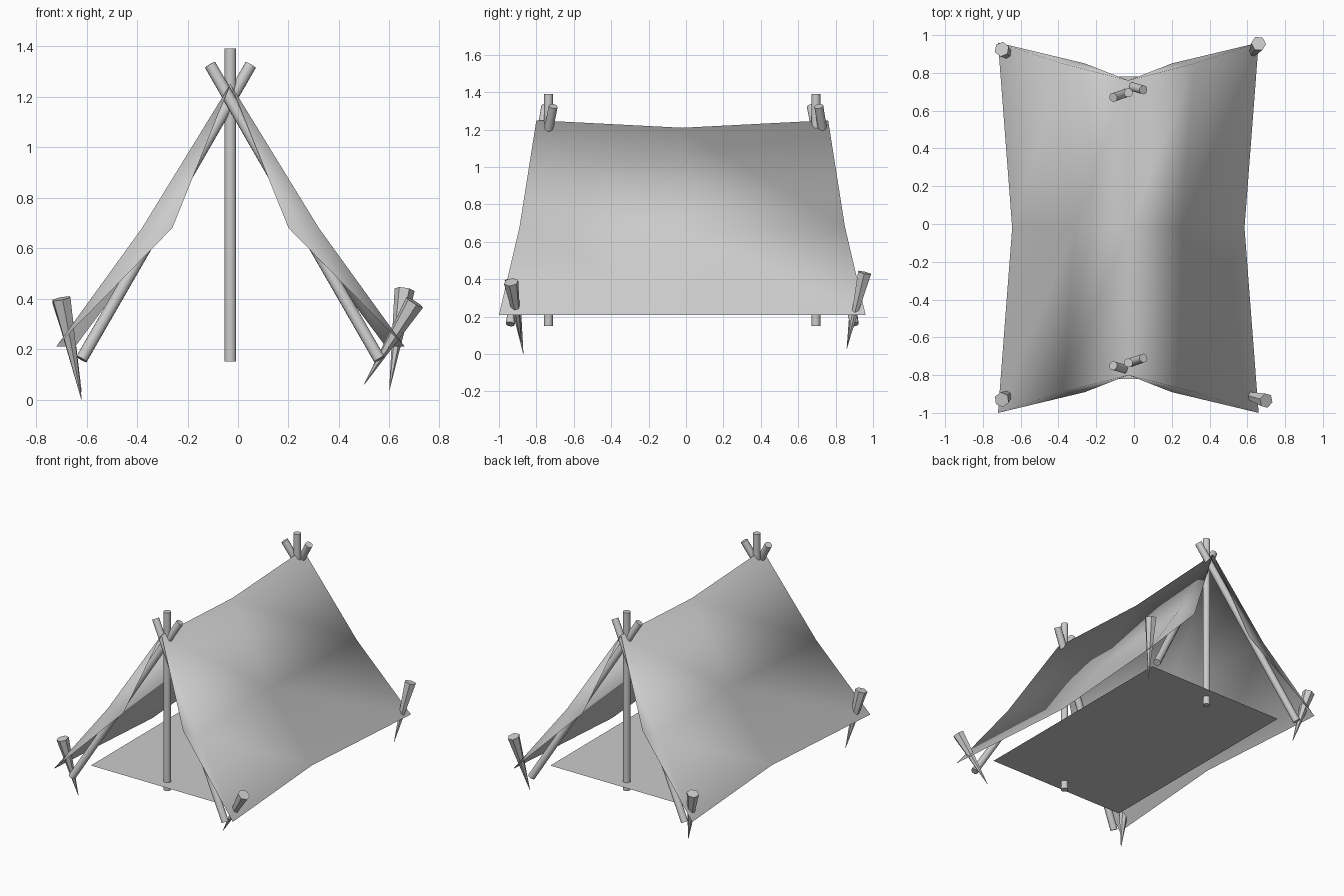
import bpy
import bmesh
import math
from mathutils import Matrix, Vector

cube = bpy.data.objects.get("Cube")
if cube:
    bpy.data.objects.remove(cube, do_unlink=True)

CENTRE = Vector((-0.03, -0.02, 0))


def make_material(name, colour):
    mat = bpy.data.materials.new(name)
    mat.use_nodes = True
    mat.diffuse_color = colour
    mat.node_tree.nodes["Principled BSDF"].inputs["Base Color"].default_value = colour
    return mat


GREY = make_material("plain grey", (0.6, 0.6, 0.6, 1))


def add_object(name, bm):
    mesh = bpy.data.meshes.new(name)
    bm.to_mesh(mesh)
    bm.free()
    mesh.materials.append(GREY)
    obj = bpy.data.objects.new(name, mesh)
    bpy.context.collection.objects.link(obj)
    return obj


def add_rod(name, start, end, r_start, r_end, sides):
    """Round bar or spike between two points, with sharp rims."""
    start, end = Vector(start), Vector(end)
    axis = end - start
    turn = axis.to_track_quat('Z', 'Y').to_matrix().to_4x4()
    bm = bmesh.new()
    bmesh.ops.create_cone(bm, cap_ends=True, segments=sides, radius1=r_start,
                          radius2=r_end, depth=axis.length,
                          matrix=Matrix.Translation((start + end) / 2) @ turn)
    obj = add_object(name, bm)
    bpy.ops.object.select_all(action='DESELECT')
    obj.select_set(True)
    bpy.context.view_layer.objects.active = obj
    bpy.ops.object.shade_smooth_by_angle(angle=math.radians(50))


# Canvas: cross-sections from front to back, each a half profile of
# (side offset, end offset, height) mirrored over the ridge
def end_section(mid_x, sign):
    return [(0.69, sign * 0.98, 0.21), (mid_x, sign * 0.87, 0.68), (0, sign * 0.78, 1.25)]


sections = [
    end_section(0.23, -1),   # folded-in front hem
    end_section(0.35, -1),
    [(0.615, 0, 0.21), (0.28, 0, 0.66), (0, 0, 1.21)],
    end_section(0.35, 1),
    end_section(0.23, 1),    # folded-in back hem
]
bm = bmesh.new()
rows = []
for half in sections:
    full = [(-x, y, z) for x, y, z in half] + half[-2::-1]
    rows.append([bm.verts.new(CENTRE + Vector(p)) for p in full])
for a, b in zip(rows, rows[1:]):
    for c in range(len(a) - 1):
        bm.faces.new((a[c], a[c + 1], b[c + 1], b[c]))
bmesh.ops.remove_doubles(bm, verts=bm.verts, dist=0.001)
canvas = add_object("canvas", bm)
for poly in canvas.data.polygons:
    poly.use_smooth = True

# Ground sheet
bm = bmesh.new()
bmesh.ops.create_grid(bm, x_segments=1, y_segments=1, size=1,
                      matrix=Matrix.Translation(CENTRE + Vector((0, 0, 0.208)))
                      @ Matrix.Diagonal((0.53, 0.80, 1, 1)))
add_object("ground_sheet", bm)

# Pole frames: one upright and two crossed legs at each end
for end, s in (("front", 1), ("back", -1)):
    def place(x, y, z):
        return CENTRE + Vector((s * x, s * y, z))

    add_rod(end + "_upright_pole", place(0, -0.715, 0.15), place(0, -0.715, 1.39),
            0.024, 0.024, 10)
    add_rod(end + "_leg_a", place(-0.59, -0.92, 0.16), place(0.08, -0.69, 1.325),
            0.024, 0.024, 10)
    add_rod(end + "_leg_b", place(0.59, -0.92, 0.16), place(-0.08, -0.73, 1.325),
            0.024, 0.024, 10)

# Corner stakes: tip and head points
stakes = {
    "front_right_stake": ((-0.62, -0.87, 0.0), (-0.70, -0.93, 0.40)),
    "front_left_stake": ((0.50, -0.88, 0.06), (0.70, -0.935, 0.385)),
    "back_right_stake": ((-0.62, 0.86, 0.03), (-0.70, 0.925, 0.39)),
    "back_left_stake": ((0.60, 0.86, 0.04), (0.66, 0.955, 0.435)),
}
for name, (tip, head) in stakes.items():
    add_rod(name, tip, head, 0.001, 0.04, 6)
